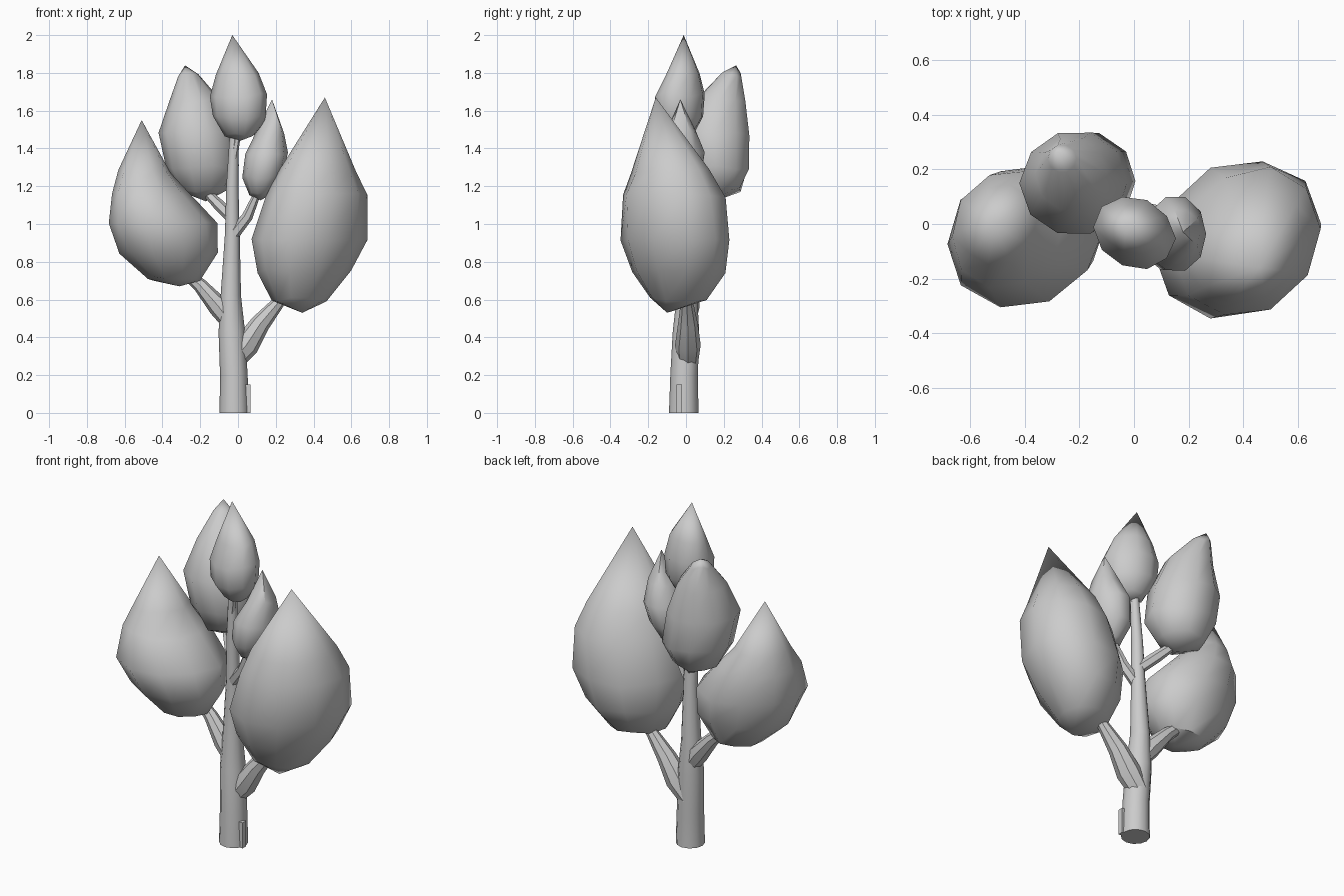
import bpy, bmesh, math, random
from mathutils import Vector

random.seed(4)


def finish(name, bm, angle):
    bmesh.ops.recalc_face_normals(bm, faces=bm.faces)
    me = bpy.data.meshes.new(name)
    bm.to_mesh(me)
    bm.free()
    ob = bpy.data.objects.new(name, me)
    bpy.context.collection.objects.link(ob)
    bpy.ops.object.select_all(action='DESELECT')
    ob.select_set(True)
    bpy.context.view_layer.objects.active = ob
    bpy.ops.object.shade_smooth_by_angle(angle=math.radians(angle))
    return ob


def bridge(bm, a, b):
    n = len(a)
    for i in range(n):
        bm.faces.new((a[i], a[(i + 1) % n], b[(i + 1) % n], b[i]))


def leaf_clump(name, bottom, rings, tip, skew=0.0, sides=10):
    """Pointed bud; every ring is (z, x min, x max, y min, y max)."""
    bm = bmesh.new()
    loops = []
    for z, x0, x1, y0, y1 in rings:
        loop = []
        for i in range(sides):
            a = 2 * math.pi * i / sides
            j = random.uniform(0.98, 1.03)
            loop.append(bm.verts.new((
                (x0 + x1) / 2 + (x1 - x0) / 2 * math.cos(a) * j,
                (y0 + y1) / 2 + (y1 - y0) / 2 * math.sin(a + skew) * j * 1.02,
                z + random.uniform(-0.012, 0.012))))
        loops.append(loop)
    for a, b in zip(loops, loops[1:]):
        bridge(bm, a, b)
    for point, loop in ((bottom, loops[0]), (tip, loops[-1])):
        v = bm.verts.new(point)
        for i in range(sides):
            bm.faces.new((loop[i], loop[(i + 1) % sides], v))
    return finish(name, bm, 48)


def limb(name, path, sides):
    """Tapered tube along points (x, y, z, radius)."""
    bm = bmesh.new()
    pts = [Vector(p[:3]) for p in path]
    loops = []
    for k, p in enumerate(pts):
        t = (pts[min(k + 1, len(pts) - 1)] - pts[max(k - 1, 0)]).normalized()
        if k == 0 and abs(p.z) < 1e-6:
            t = Vector((0, 0, 1))
        u = Vector((0, 1, 0)).cross(t).normalized()
        v = t.cross(u)
        r = path[k][3]
        loops.append([bm.verts.new(p + r * (math.cos(2 * math.pi * i / sides) * u
                                            + math.sin(2 * math.pi * i / sides) * v))
                      for i in range(sides)])
    for a, b in zip(loops, loops[1:]):
        bridge(bm, a, b)
    bm.faces.new(loops[0])
    bm.faces.new(loops[-1])
    return finish(name, bm, 35)


# Trunk and branches
limb("trunk", [(-0.02, -0.012, 0, 0.078), (-0.022, -0.01, 0.2, 0.073),
               (-0.033, 0, 0.43, 0.070), (-0.038, 0.005, 0.62, 0.054),
               (-0.03, 0, 0.95, 0.039), (-0.03, -0.01, 1.2, 0.032),
               (-0.02, -0.02, 1.5, 0.022)], 12)
limb("right_branch", [(-0.03, 0.01, 0.27, 0.055), (0.045, 0.01, 0.36, 0.068),
                      (0.12, 0.01, 0.475, 0.052), (0.21, 0.005, 0.58, 0.034),
                      (0.28, 0, 0.67, 0.026)], 8)
limb("left_branch", [(-0.035, 0.005, 0.47, 0.045), (-0.10, 0.015, 0.56, 0.056),
                     (-0.2, 0.035, 0.675, 0.038), (-0.31, 0.05, 0.77, 0.025)], 8)
limb("back_branch", [(-0.03, 0, 1.03, 0.032), (-0.1, 0.07, 1.1, 0.031),
                     (-0.19, 0.15, 1.19, 0.02)], 6)
limb("upper_right_branch", [(-0.02, -0.01, 0.95, 0.032), (0.05, -0.03, 1.04, 0.029),
                            (0.11, -0.05, 1.18, 0.017)], 6)
limb("top_twig", [(-0.025, -0.02, 1.33, 0.02), (0.0, -0.035, 1.48, 0.016)], 6)

# Small root stub at the base
bpy.ops.mesh.primitive_cube_add(size=1, location=(0.05, -0.035, 0.075))
stub = bpy.context.object
stub.name = "root_stub"
stub.scale = (0.03, 0.03, 0.15)

# Foliage clumps
leaf_clump("right_foliage", (0.34, -0.1, 0.53), [
    (0.60, 0.18, 0.47, -0.19, 0.11), (0.75, 0.105, 0.60, -0.28, 0.20),
    (0.92, 0.07, 0.685, -0.335, 0.23), (1.15, 0.145, 0.685, -0.335, 0.20),
    (1.28, 0.21, 0.63, -0.29, 0.12)], (0.46, -0.16, 1.67), 0.18)
leaf_clump("left_foliage", (-0.31, -0.03, 0.67), [
    (0.71, -0.48, -0.20, -0.14, 0.11), (0.85, -0.63, -0.105, -0.24, 0.19),
    (1.00, -0.685, -0.115, -0.30, 0.215), (1.17, -0.67, -0.26, -0.23, 0.19),
    (1.28, -0.63, -0.36, -0.15, 0.14)], (-0.51, -0.005, 1.55), 0.12)
leaf_clump("back_foliage", (-0.17, 0.15, 1.12), [
    (1.18, -0.31, -0.06, 0.04, 0.29), (1.30, -0.385, 0.005, -0.02, 0.335),
    (1.48, -0.415, -0.025, -0.04, 0.34), (1.66, -0.36, -0.10, 0.05, 0.315),
    (1.79, -0.315, -0.21, 0.19, 0.29)], (-0.28, 0.265, 1.84))
leaf_clump("top_foliage", (0.01, -0.04, 1.44), [
    (1.47, -0.07, 0.09, -0.11, 0.04), (1.56, -0.135, 0.145, -0.16, 0.09),
    (1.68, -0.145, 0.15, -0.165, 0.10), (1.79, -0.115, 0.11, -0.11, 0.07)],
    (-0.03, -0.012, 2.0), -0.15)
leaf_clump("upper_right_foliage", (0.12, -0.06, 1.125), [
    (1.16, 0.06, 0.18, -0.12, 0.02), (1.25, 0.025, 0.235, -0.17, 0.08),
    (1.37, 0.04, 0.265, -0.175, 0.10), (1.49, 0.10, 0.245, -0.11, 0.05)],
    (0.18, -0.03, 1.66))
